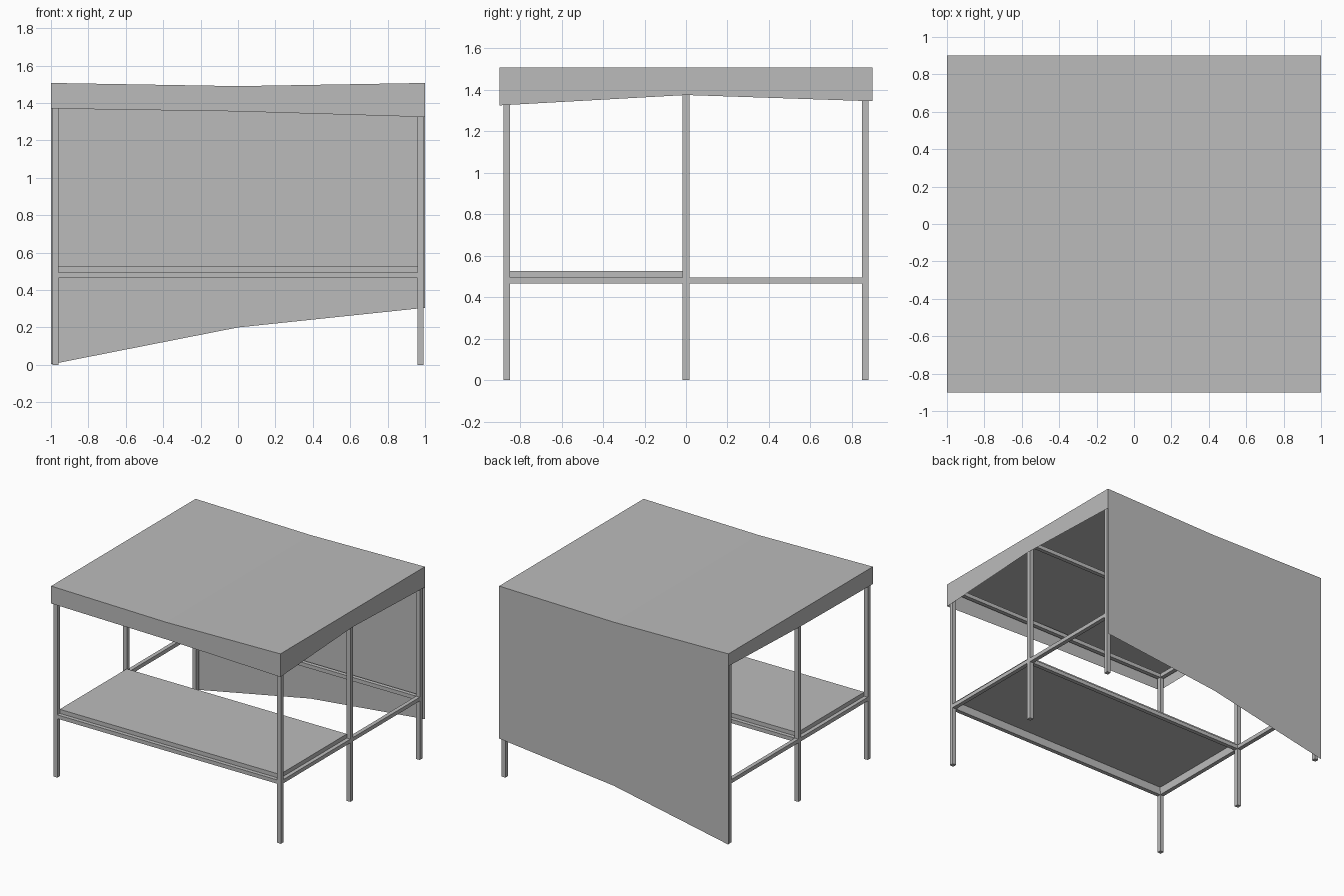
import bpy, bmesh

if "Cube" in bpy.data.objects:
    bpy.data.objects.remove(bpy.data.objects["Cube"])

grey = bpy.data.materials.new("plain_grey")
grey.diffuse_color = (0.5, 0.5, 0.5, 1)
grey.use_nodes = True
grey.node_tree.nodes["Principled BSDF"].inputs["Base Color"].default_value = grey.diffuse_color


def finish(name, bm):
    mesh = bpy.data.meshes.new(name)
    bm.to_mesh(mesh)
    bm.free()
    mesh.materials.append(grey)
    obj = bpy.data.objects.new(name, mesh)
    bpy.context.collection.objects.link(obj)
    return obj


def box(name, lo, hi):
    bm = bmesh.new()
    bmesh.ops.create_cube(bm, size=1)
    for v in bm.verts:
        for i in range(3):
            v.co[i] = (lo[i] + hi[i]) / 2 + v.co[i] * (hi[i] - lo[i])
    return bm if name is None else finish(name, bm)


LX, H = 0.975, 0.016          # post centre line and half thickness
ROWS = {"front": -0.865, "middle": 0.0, "back": 0.865}
SIDES = {"left": -LX, "right": LX}
LEVELS = {"lower": (0.465, 0.495), "upper": (1.44, 1.47)}

# Six posts
for side, x in SIDES.items():
    for row, y in ROWS.items():
        box(f"{row}_{side}_post", (x - H, y - H, 0), (x + H, y + H, 1.47))

# Rails joining the posts at table height and under the canopy
for level, (z0, z1) in LEVELS.items():
    for row, y in ROWS.items():
        box(f"{level}_{row}_rail", (-LX + H, y - H, z0), (LX - H, y + H, z1))
    for side, x in SIDES.items():
        for bay, y0, y1 in (("front", -0.865, 0), ("back", 0, 0.865)):
            box(f"{level}_{bay}_{side}_side_rail",
                (x - H, y0 + H, z0), (x + H, y1 - H, z1))

# Table top: tray open underneath
bm = box(None, (-0.96, -0.85, 0.495), (0.96, -0.015, 0.527))
bm.normal_update()
bmesh.ops.delete(bm, geom=[f for f in bm.faces if f.normal.z < -0.5],
                 context='FACES_ONLY')
finish("table_top", bm)


# Canopy cloth: sagging roof with four hanging flaps
def roof(x, y):
    return (x, y, 1.49 + 0.017 * abs(x))


# hem height at each perimeter point, counter-clockwise from front left
hem = [((-1, -0.9), 1.37), ((0, -0.9), 1.355), ((1, -0.9), 1.325),
       ((1, 0), 1.375), ((1, 0.9), 1.345), ((0, 0.9), 0.2),
       ((-1, 0.9), 1.41), ((-1, 0), 1.38)]
BACK_HEM = {1: 0.305, 0: 0.2, -1: 0.003}

bm = bmesh.new()
for x0, x1 in ((-1, 0), (0, 1)):
    for y0, y1 in ((-0.9, 0), (0, 0.9)):
        bm.faces.new([bm.verts.new(roof(*p)) for p in
                      ((x0, y0), (x1, y0), (x1, y1), (x0, y1))])
for (p, zp), (q, zq) in zip(hem, hem[1:] + hem[:1]):
    if p[1] == q[1] == 0.9:                      # long back curtain
        zp, zq = BACK_HEM[p[0]], BACK_HEM[q[0]]
    bm.faces.new([bm.verts.new(c) for c in
                  ((*p, zp), (*q, zq), roof(*q), roof(*p))])
bmesh.ops.remove_doubles(bm, verts=bm.verts, dist=0.0005)
finish("canopy_cloth", bm)
